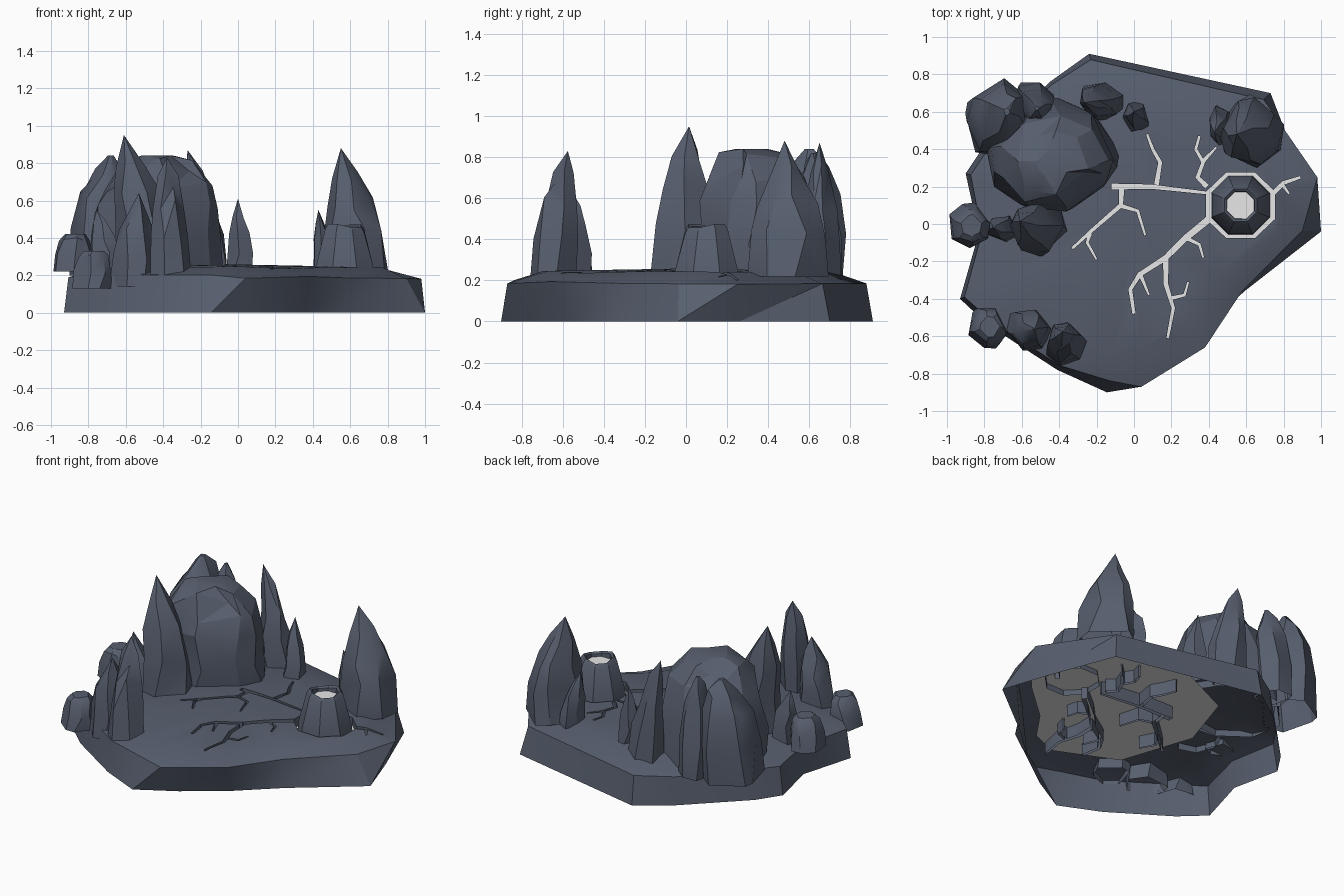
import bpy, bmesh, math, random
from mathutils import Vector

if "Cube" in bpy.data.objects:
    bpy.data.objects.remove(bpy.data.objects["Cube"])

def material(name, rgb):
    m = bpy.data.materials.new(name)
    m.diffuse_color = (*rgb, 1)
    m.use_nodes = True
    m.node_tree.nodes["Principled BSDF"].inputs["Base Color"].default_value = m.diffuse_color
    return m

SLATE = material("slate rock", (0.095, 0.113, 0.155))
GLOW = material("pale glow", (0.8, 0.8, 0.8))

def make(name, bm, mat, smooth=30):
    bmesh.ops.recalc_face_normals(bm, faces=bm.faces)
    me = bpy.data.meshes.new(name)
    bm.to_mesh(me)
    bm.free()
    me.materials.append(mat)
    ob = bpy.data.objects.new(name, me)
    bpy.context.collection.objects.link(ob)
    if smooth:
        smooth_edges(ob, smooth)
    return ob

def smooth_edges(ob, degrees=30):
    bpy.ops.object.select_all(action='DESELECT')
    ob.select_set(True)
    bpy.context.view_layer.objects.active = ob
    bpy.ops.object.shade_smooth_by_angle(angle=math.radians(degrees))

def bridge(bm, a, b):
    for i in range(len(a)):
        j = (i + 1) % len(a)
        bm.faces.new((a[i], a[j], b[j], b[i]))

def prism(name, pts, z0, z1, mat):
    """Closed straight-sided solid over a polygon outline."""
    bm = bmesh.new()
    lo = [bm.verts.new((x, y, z0)) for x, y in pts]
    hi = [bm.verts.new((x, y, z1)) for x, y in pts]
    bridge(bm, lo, hi)
    bm.faces.new(lo[::-1])
    bm.faces.new(hi)
    return make(name, bm, mat, 0)

# ---- ground slab: outline x, y and how far its upper rim is drawn in
OUT = [(-.24, .91, .965), (-.45, .76, .98), (-.80, .42, .97), (-.90, .27, .97),
       (-.83, -.05, .98), (-.93, -.40, .975), (-.78, -.54, .97), (-.41, -.78, .97),
       (-.145, -.90, .93), (.04, -.87, 1), (.38, -.66, 1), (.59, -.36, .985),
       (1.0, -.04, .9), (.98, .25, 1), (.73, .70, .95)]
UNDERCUT = {9: (.10, -.76), 10: (.36, -.57), 13: (.90, .26)}   # overhanging rim corners
rnd = random.Random(4)
bm = bmesh.new()
low = [bm.verts.new((*UNDERCUT.get(i, p[:2]), 0)) for i, p in enumerate(OUT)]
rim = [bm.verts.new((x * s, y * s, .193 + rnd.uniform(-.015, .015))) for x, y, s in OUT]
inner = [bm.verts.new((x * .77, y * .77, .24 + rnd.uniform(-.006, .008))) for x, y, s in OUT]
bm.faces.new(low[::-1])
bridge(bm, low, rim)
bridge(bm, rim, inner)
mid = bm.verts.new((0, 0, .258))
for i, v in enumerate(inner):
    bm.faces.new((v, inner[(i + 1) % len(OUT)], mid))
bmesh.ops.triangulate(bm, faces=[f for f in bm.faces if len(f.verts) == 4])
ground = make("ground", bm, SLATE, 0)

# ---- crack cutters: tapered ribbons plus the ring around the vent
VENT = (.57, .10)
CRACKS = [
    (.032, [(-.12, .2), (.09, .2), (.40, .165)]),
    (.026, [(.12, .21), (.14, .33), (.10, .40), (.07, .48)]),
    (.030, [(-.065, .21), (-.07, .1), (-.22, -.03), (-.33, -.13)]),
    (.022, [(-.235, -.05), (-.25, -.1), (-.2, -.19)]),
    (.024, [(-.08, .1), (.02, .07), (.06, -.06)]),
    (.028, [(.39, .2), (.34, .25), (.37, .33), (.33, .40), (.35, .47)]),
    (.022, [(.365, .33), (.44, .41)]),
    (.030, [(.71, .13), (.80, .22), (.89, .25)]),
    (.020, [(.79, .215), (.83, .16)]),
    (.038, [(.43, .05), (.27, -.08), (.17, -.18), (.03, -.27), (-.02, -.35), (0, -.48)]),
    (.030, [(.17, -.17), (.17, -.32), (.21, -.45), (.18, -.61)]),
    (.022, [(.185, -.4), (.27, -.38), (.29, -.31)]),
    (.022, [(.27, -.07), (.35, -.11), (.37, -.18)]),
    (.022, [(.03, -.26), (.08, -.38)]),
]

def ribbon(w, path):
    p = [Vector(q) for q in path]
    left, right = [], []
    for i, q in enumerate(p):
        d = (p[min(i + 1, len(p) - 1)] - p[max(i - 1, 0)]).normalized()
        n = Vector((-d.y, d.x)) * w * .5 * (1 - .55 * i / (len(p) - 1))
        left.append(q + n)
        right.append(q - n)
    return [tuple(v) for v in right + left[::-1]]

SHEET_Z = .185
cuts = [(ribbon(w, p), .10 + i * .0007) for i, (w, p) in enumerate(CRACKS)]
cuts.append(([(VENT[0] + .2 * math.cos(a), VENT[1] + .19 * math.sin(a))
              for a in (math.tau * (k + .5) / 8 for k in range(8))], SHEET_Z + .004))
cutters = []
for pts, floor in cuts:
    c = prism("crack_cutter", pts, floor, .4, SLATE)
    c.hide_render = True
    m = ground.modifiers.new("cut", 'BOOLEAN')
    m.operation, m.solver, m.object = 'DIFFERENCE', 'EXACT', c
    cutters.append(c)
dg = bpy.context.evaluated_depsgraph_get()
cut = bpy.data.meshes.new_from_object(ground.evaluated_get(dg))
ground.modifiers.clear()
ground.data = cut
for c in cutters:
    bpy.data.objects.remove(c)
# remove the underside and crack floors so the slab is a hollow shell
bm = bmesh.new()
bm.from_mesh(cut)
bmesh.ops.delete(bm, context='FACES', geom=[
    f for f in bm.faces if abs(f.normal.z) > .999 and f.calc_center_median().z < SHEET_Z + .006])
bm.to_mesh(cut)
bm.free()
smooth_edges(ground)

# ---- glowing sheet seen through the cracks
bm = bmesh.new()
bm.faces.new([bm.verts.new((x, y, SHEET_Z)) for x, y in (
    (-.3, -.48), (.1, -.66), (.28, -.58), (.42, -.38), (.68, -.15), (.86, .06), (.91, .27),
    (.75, .5), (.1, .6), (-.33, .4), (-.46, .0))])
make("glow_sheet", bm, GLOW, 0)

# ---- vent cone with a glowing pool
def around_vent(r, z=None):
    for k in range(8):
        a = math.tau * (k + .5) / 8
        p = (VENT[0] + r * math.cos(a), VENT[1] + r * math.sin(a))
        yield p if z is None else (*p, z + (.012 * math.sin(a * 2) if z > .43 else 0))

bm = bmesh.new()
prev = None
for r, z in ((.172, .15), (.165, .25), (.112, .44), (.094, .465), (.08, .455), (.076, .40)):
    ring = [bm.verts.new(p) for p in around_vent(r, z)]
    if prev:
        bridge(bm, prev, ring)
    prev = ring
make("vent", bm, SLATE)
prism("vent_pool", list(around_vent(.079)), .42, .428, GLOW)

# ---- rocks: open-bottomed stacks of rough rings from a base towards a leaning tip
SPIKE = [(0, 1), (.3, .93), (.55, .75), (.78, .42), (1, 0)]
BLADE = [(0, 1), (.32, .93), (.6, .76), (.8, .48), (1, 0)]
BLUNT = [(0, 1), (.35, .98), (.66, .82), (.86, .5), (1, .1)]
STUMP = [(0, 1), (.45, .9), (.85, .72), (1, .48)]
DOME = [(0, 1), (.3, .98), (.55, .93), (.75, .82), (.92, .55), (1, .25)]

def rock(name, base, radius, z0, tip, profile, sides, seed, jit=.1, smooth=30):
    rnd = random.Random(seed)
    bm = bmesh.new()
    prev = None
    spin = rnd.random()
    wob = [rnd.uniform(1 - jit, 1 + jit) for _ in range(sides)]
    ang = [rnd.uniform(-.2, .2) for _ in range(sides)]
    for t, s in profile:
        lean = t ** 1.6
        cx = base[0] + (tip[0] - base[0]) * lean
        cy = base[1] + (tip[1] - base[1]) * lean
        z = z0 + (tip[2] - z0) * t
        if s == 0:
            v = bm.verts.new((cx, cy, z))
            for i in range(sides):
                bm.faces.new((prev[i], prev[(i + 1) % sides], v))
            break
        ring = []
        for k in range(sides):
            a = math.tau * (k + spin + ang[k] + rnd.uniform(-.25, .25)) / sides
            r = s * wob[k] * rnd.uniform(1 - jit * .6, 1 + jit * .6)
            dz = rnd.uniform(-.06, .06) * (tip[2] - z0) if 0 < t < 1 else 0
            ring.append(bm.verts.new((cx + radius[0] * r * math.cos(a),
                                      cy + radius[1] * r * math.sin(a), z + dz)))
        if prev:
            bridge(bm, prev, ring)
        prev = ring
    else:
        bm.faces.new(prev)
    bmesh.ops.triangulate(bm, faces=[f for f in bm.faces if len(f.verts) == 4],
                          quad_method='SHORT_EDGE')
    make(name, bm, SLATE, smooth)

rock("main_boulder", (-.44, .37), (.345, .305), .2, (-.43, .32, .84), DOME, 9, 21, .06, 16)
rock("back_left_boulder", (-.73, .55), (.165, .21), .2, (-.68, .60, .84), BLUNT, 7, 5, .07)
rock("back_boulder", (-.54, .66), (.11, .115), .2, (-.52, .62, .82), BLUNT, 6, 8, .07)
rock("tall_spike", (-.51, -.02), (.155, .15), .2, (-.61, .015, .95), BLADE, 6, 2)
rock("left_small_spike", (-.70, -.03), (.09, .075), .2, (-.755, -.02, .55), SPIKE, 5, 6)
rock("left_stump", (-.88, -.01), (.12, .125), .22, (-.87, -.01, .42), STUMP, 7, 7, .04)
rock("back_spike", (-.17, .66), (.12, .11), .2, (-.27, .65, .87), SPIKE, 6, 9)
rock("back_small_spike", (.01, .57), (.08, .08), .2, (.0, .60, .61), SPIKE, 5, 10)
rock("right_spike", (.63, .48), (.17, .2), .22, (.55, .48, .88), SPIKE, 7, 11, .07)
rock("right_small_spike", (.46, .53), (.07, .11), .22, (.43, .49, .55), SPIKE, 6, 12)
rock("front_spike", (-.37, -.65), (.115, .115), .18, (-.38, -.575, .83), BLADE, 6, 13)
rock("front_middle_spike", (-.57, -.57), (.125, .12), .14, (-.53, -.56, .64), BLADE, 6, 14)
rock("front_stump", (-.78, -.55), (.11, .12), .13, (-.77, -.55, .33), STUMP, 7, 15, .04)
